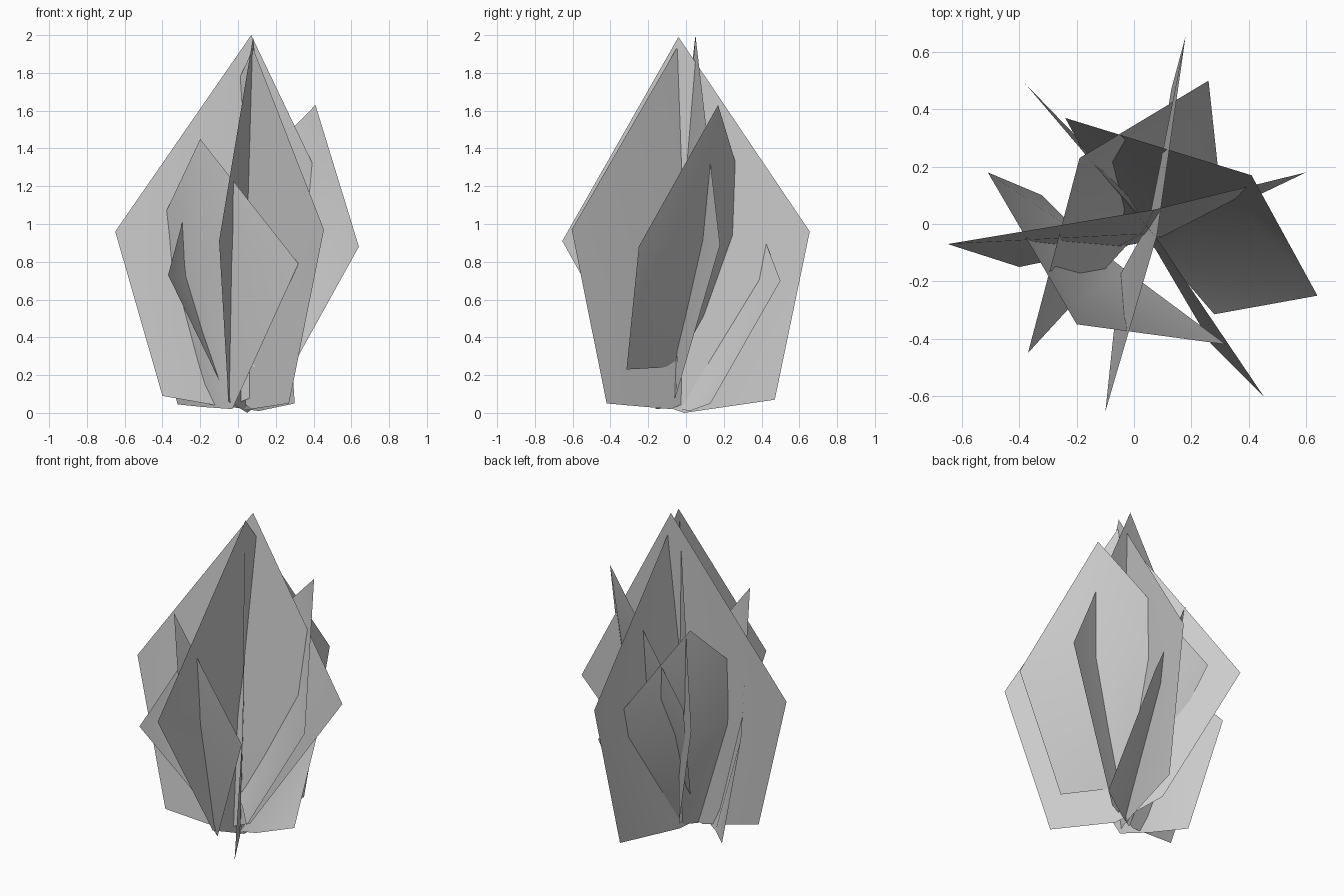
import bpy
import bmesh
from mathutils import Vector

if "Cube" in bpy.data.objects:
    bpy.data.objects.remove(bpy.data.objects["Cube"], do_unlink=True)

grey = bpy.data.materials.new("pale grey")
grey.use_nodes = True
colour = (0.6, 0.6, 0.6, 1)
grey.diffuse_color = colour
grey.node_tree.nodes["Principled BSDF"].inputs["Base Color"].default_value = colour


def leaf_card(name, tip, wide, wide_foot, narrow, narrow_foot, foot, bulge):
    """Thin leaf sheet with a tip, two shoulders, three feet and a bent midrib."""
    heart = (Vector(wide) + Vector(narrow)) / 2 + Vector(bulge)
    bm = bmesh.new()
    t, w, wf, n, nf, f, h = [bm.verts.new(p) for p in
                             (tip, wide, wide_foot, narrow, narrow_foot, foot, heart)]
    for corners in ((t, w, h), (t, h, n), (w, wf, f, h), (h, f, nf, n)):
        bm.faces.new(corners)
    mesh = bpy.data.meshes.new(name)
    bm.to_mesh(mesh)
    bm.free()
    mesh.materials.append(grey)
    mesh.shade_smooth()
    obj = bpy.data.objects.new(name, mesh)
    bpy.context.collection.objects.link(obj)


# Three tall upright sheets crossing at the middle
leaf_card("upright_leaf_side", (0.07, 0.05, 2.0), (-0.65, -0.07, 0.96),
          (-0.40, -0.15, 0.09), (0.60, 0.18, 0.89), (0.12, -0.05, 0.10),
          (-0.06, -0.08, 0.03), (0.05, -0.09, 0))
leaf_card("upright_leaf_middle", (0.08, -0.04, 1.99), (0.18, 0.655, 0.96),
          (0.13, 0.47, 0.07), (-0.10, -0.655, 0.91), (-0.05, -0.18, 0.06),
          (0.05, -0.01, 0), (0.01, 0, 0))
leaf_card("upright_leaf_diagonal", (0.08, -0.05, 1.93), (0.455, -0.605, 0.97),
          (0.27, -0.42, 0.05), (-0.38, 0.49, 0.92), (-0.07, 0.17, 0.13),
          (0.07, -0.08, 0.02), (0.025, 0.03, 0))

# Three shorter sheets bowed outward around them
leaf_card("outer_leaf_front", (-0.20, -0.35, 1.45), (-0.51, 0.18, 0.79),
          (-0.32, 0.10, 0.045), (0.32, -0.42, 0.79), (-0.03, -0.16, 0.02),
          (-0.17, -0.05, 0.03), (-0.11, -0.16, 0))
leaf_card("outer_leaf_left", (0.41, 0.17, 1.63), (0.64, -0.25, 0.88),
          (0.28, -0.315, 0.23), (-0.24, 0.37, 0.97), (-0.06, 0.04, 0.26),
          (0.12, -0.13, 0.24), (0.08, 0.12, 0))
leaf_card("outer_leaf_back", (-0.19, 0.23, 1.40), (0.26, 0.50, 0.70),
          (0.30, 0.13, 0.05), (-0.37, -0.45, 0.73), (-0.03, -0.08, 0.03),
          (0.11, 0.02, 0.01), (-0.14, 0.09, 0))
